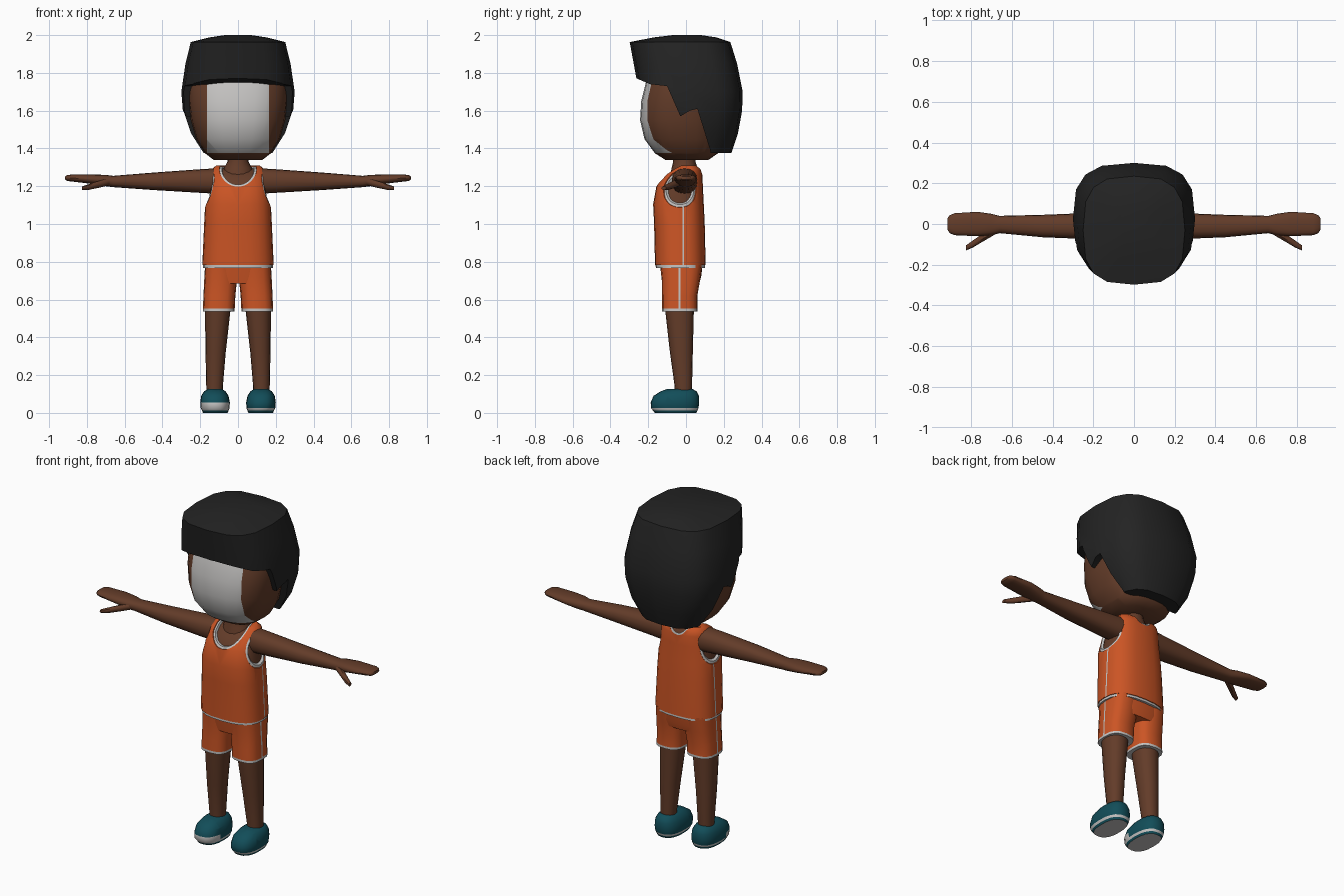
import bpy, bmesh, math
from mathutils import Vector

if "Cube" in bpy.data.objects:
    bpy.data.objects.remove(bpy.data.objects["Cube"])


def material(name, rgb):
    m = bpy.data.materials.new(name)
    m.diffuse_color = (*rgb, 1)
    m.use_nodes = True
    m.node_tree.nodes["Principled BSDF"].inputs["Base Color"].default_value = m.diffuse_color
    return m


SKIN = material("brown skin", (0.125, 0.045, 0.022))
HAIR = material("black hair", (0.017, 0.017, 0.017))
ORANGE = material("orange cloth", (0.60, 0.09, 0.018))
PALE = material("pale grey", (0.56, 0.55, 0.54))
TEAL = material("teal shoe", (0.006, 0.075, 0.10))


def make(name, bm, mat):
    bmesh.ops.recalc_face_normals(bm, faces=bm.faces)
    me = bpy.data.meshes.new(name)
    bm.to_mesh(me)
    bm.free()
    ob = bpy.data.objects.new(name, me)
    bpy.context.collection.objects.link(ob)
    if mat:
        me.materials.append(mat)
    return ob


def loft(name, mat, rings, n=16, p=2.4, axis="z", side=1):
    """Skin superellipse rings given as (position, u0, u1, v0, v1)."""
    bm = bmesh.new()
    loops = []
    for t, u0, u1, v0, v1 in rings:
        loop = []
        for i in range(n):
            a = 2 * math.pi * i / n
            c, s = math.cos(a), math.sin(a)
            u = (u0 + u1) / 2 + (u1 - u0) / 2 * math.copysign(abs(c) ** (2 / p), c)
            v = (v0 + v1) / 2 + (v1 - v0) / 2 * math.copysign(abs(s) ** (2 / p), s)
            co = (u, v, t) if axis == "z" else (t, u, v)
            loop.append(bm.verts.new((co[0] * side, co[1], co[2])))
        loops.append(loop)
    for a, b in zip(loops, loops[1:]):
        for i in range(n):
            j = (i + 1) % n
            bm.faces.new((a[i], a[j], b[j], b[i]))
    bm.faces.new(loops[0])
    bm.faces.new(loops[-1])
    return make(name, bm, mat)


def paint(ob, mat, cuts, rule):
    """Cut the mesh along planes, then colour the faces picked by the rule."""
    ob.data.materials.append(mat)
    bm = bmesh.new()
    bm.from_mesh(ob.data)
    for axis, pos in cuts:
        no = Vector((0, 0, 0))
        no[axis] = 1
        bmesh.ops.bisect_plane(bm, geom=bm.verts[:] + bm.edges[:] + bm.faces[:],
                               dist=1e-5, plane_co=no * pos, plane_no=no)
    bm.normal_update()
    for f in bm.faces:
        if rule(f.calc_center_median(), f.normal):
            f.material_index = len(ob.data.materials) - 1
    bm.to_mesh(ob.data)
    bm.free()


def subtract(ob, cutters):
    for c in cutters:
        m = ob.modifiers.new("cut", "BOOLEAN")
        m.operation, m.solver, m.object = "DIFFERENCE", "EXACT", c
    dg = bpy.context.evaluated_depsgraph_get()
    me = bpy.data.meshes.new_from_object(ob.evaluated_get(dg))
    ob.modifiers.clear()
    ob.data = me
    for c in cutters:
        bpy.data.objects.remove(c)


def ellipsoid(center, radii):
    bm = bmesh.new()
    bmesh.ops.create_uvsphere(bm, u_segments=32, v_segments=16, radius=1)
    for v in bm.verts:
        v.co = Vector([c + r * k for c, r, k in zip(center, radii, v.co)])
    ob = make("cutter", bm, None)
    ob.hide_render = True
    return ob


# Head with a pale face panel
head = loft("head", SKIN, [
    (1.34, -.13, .13, -.11, .12), (1.375, -.175, .175, -.165, .17),
    (1.45, -.222, .222, -.22, .19), (1.55, -.25, .25, -.243, .2),
    (1.65, -.262, .262, -.237, .2), (1.76, -.262, .262, -.21, .2),
    (1.9, -.2, .2, -.15, .15)], n=24, p=2.5)
paint(head, PALE, [(0, -.165), (0, .165)],
      lambda c, n: abs(c.x) < .165 and n.y < -.2 and 1.375 < c.z < 1.8)

# Hair block trimmed along the hairline
hair = loft("hair", HAIR, [
    (1.375, -.19, .19, -.15, .24), (1.48, -.255, .255, -.2, .275),
    (1.6, -.292, .292, -.23, .297), (1.7, -.3, .3, -.25, .3),
    (1.85, -.278, .278, -.277, .27), (1.963, -.25, .25, -.298, .235),
    (1.988, -.15, .15, -.17, .16), (2.0, -.07, .07, -.07, .08)], p=3)
hairline = [(-.6, 1.77), (-.26, 1.77), (-.19, 1.74), (-.10, 1.73), (-.03, 1.57),
            (.02, 1.6), (.06, 1.61), (.13, 1.385), (.13, 1.2), (-.6, 1.2)]
bm = bmesh.new()
face = bm.faces.new([bm.verts.new((-.5, y, z)) for y, z in hairline])
ext = bmesh.ops.extrude_face_region(bm, geom=[face])
bmesh.ops.translate(bm, vec=(1, 0, 0),
                    verts=[v for v in ext["geom"] if isinstance(v, bmesh.types.BMVert)])
cutter = make("hairline_cutter", bm, None)
cutter.hide_render = True
subtract(hair, [cutter])

# Neck
loft("neck", SKIN, [(1.25, -.09, .09, -.085, .07), (1.3, -.072, .072, -.075, .06),
                    (1.33, -.056, .056, -.068, .05), (1.42, -.056, .056, -.068, .05)], p=2)


# Torso layers: skin, pale trim, orange top
def torso(name, mat, d, z0):
    rings = [(z0, .185, -.16, .10), (1.0, .175, -.165, .095), (1.1, .17, -.17, .09),
             (1.2, .155, -.152, .085), (1.26, .143, -.11, .083),
             (1.288, .133, -.07, .075), (1.305, .112, -.035, .055)]
    return loft(name, mat, [(z + (d if i else 0), -r - d, r + d, a - d, b + d)
                            for i, (z, r, a, b) in enumerate(rings)], n=24, p=2.6)


torso("torso", SKIN, -.01, .8)
trim = torso("top_trim", PALE, 0, .768)
top = torso("tank_top", ORANGE, .004, .782)
for ob, g in ((trim, 0), (top, .012)):
    cuts = [ellipsoid((0, -.1, 1.31), (.09 + g, .2 + g, .105 + g))]
    for s in (-1, 1):
        cuts.append(ellipsoid((s * .2, -.03, 1.2), (.085 + g, .11 + g, .105 + g)))
    subtract(ob, cuts)
paint(top, PALE, [(1, -.019), (1, -.011)],
      lambda c, n: -.019 < c.y < -.011 and abs(n.x) > .7 and c.z < 1.1 and abs(c.x) > .15)

# Hips of the shorts
loft("shorts_hips", ORANGE, [(.685, -.172, .172, -.122, .07), (.72, -.175, .175, -.128, .08),
                             (.8, -.172, .172, -.14, .09)], n=24, p=2.8)

for s, tag in ((1, "left"), (-1, "right")):
    # Shorts leg with pale hem and side stripe
    leg = loft(tag + "_shorts_leg", ORANGE, [
        (.538, .018, .186, -.127, .06), (.62, .014, .183, -.127, .06),
        (.7, .006, .179, -.128, .074), (.79, .004, .174, -.138, .088)], p=2.8, side=s)
    paint(leg, PALE, [(2, .552), (1, -.04), (1, -.03)],
          lambda c, n: c.z < .552 or (-.04 < c.y < -.03 and abs(c.x) > .15))
    # Bare leg
    loft(tag + "_leg", SKIN, [
        (.08, .082, .166, -.06, .03), (.14, .08, .168, -.06, .032),
        (.32, .065, .172, -.085, .036), (.56, .038, .175, -.112, .042)], p=2.2, side=s)
    # Shoe with pale sole
    shoe = loft(tag + "_shoe", TEAL, [
        (0, .055, .185, -.165, .055), (.025, .045, .197, -.185, .066),
        (.055, .043, .2, -.187, .07), (.09, .05, .195, -.172, .068),
        (.114, .066, .18, -.135, .056), (.126, .085, .16, -.1, .035)], n=20, p=2.5, side=s)
    paint(shoe, PALE, [(2, .012), (1, -.1)], lambda c, n, s=s:
          c.z < .001 or .012 < c.z < .025 or (s < 0 and c.z < .055 and c.y < -.1 and c.z > .012))
    # Arm tapering into a flat hand
    loft(tag + "_arm", SKIN, [
        (.11, -.075, .06, 1.16, 1.295), (.2, -.075, .055, 1.165, 1.29),
        (.45, -.065, .045, 1.18, 1.272), (.66, -.045, .04, 1.195, 1.255),
        (.7, -.055, .05, 1.2, 1.26), (.77, -.06, .06, 1.212, 1.262),
        (.88, -.055, .053, 1.225, 1.262), (.905, -.045, .043, 1.228, 1.259),
        (.915, -.03, .03, 1.235, 1.252)], axis="x", side=s)
    # Thumb
    loft(tag + "_thumb", SKIN, [
        (.68, -.05, -.01, 1.205, 1.245), (.74, -.085, -.045, 1.19, 1.228),
        (.79, -.115, -.08, 1.18, 1.212), (.825, -.13, -.105, 1.18, 1.2)],
        n=10, p=2, axis="x", side=s)

# Smooth shading with sharp corners kept
bpy.ops.object.select_all(action="SELECT")
bpy.context.view_layer.objects.active = head
bpy.ops.object.shade_smooth_by_angle(angle=math.radians(40))
